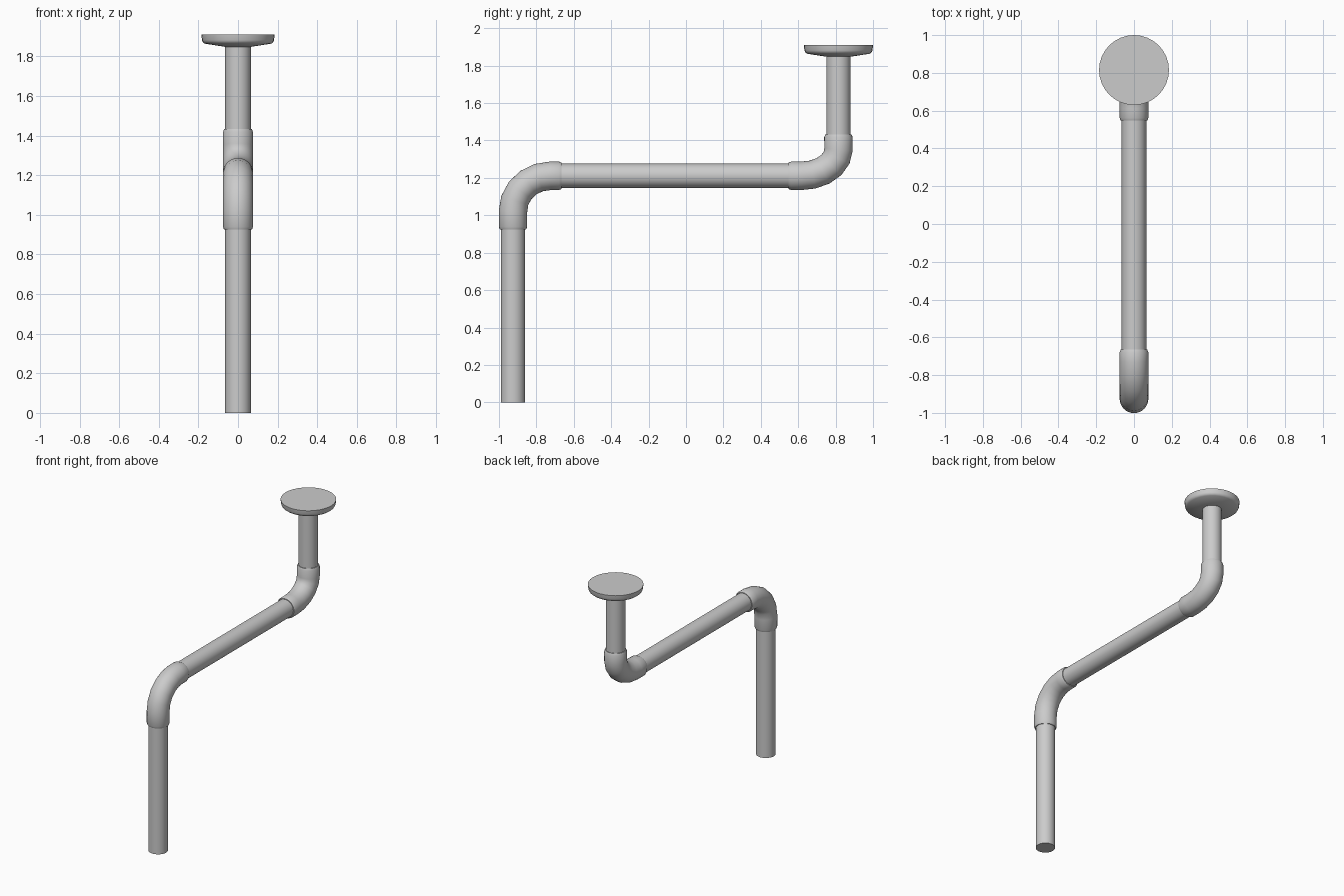
import bpy, bmesh, math
from mathutils import Vector

if "Cube" in bpy.data.objects:
    bpy.data.objects.remove(bpy.data.objects["Cube"])

SIDES = 32
PIPE_R = 0.065
FIT_R = 0.076


def sweep(name, path, radii):
    """Round tube along a path of (y, z) points lying in the x = 0 plane."""
    bm = bmesh.new()
    pts = [Vector((0, y, z)) for y, z in path]
    rings = []
    side = Vector((1, 0, 0))
    for i, (p, r) in enumerate(zip(pts, radii)):
        a, b = pts[max(i - 1, 0)], pts[min(i + 1, len(pts) - 1)]
        t1 = (p - a).normalized() if p != a else (b - p).normalized()
        t2 = (b - p).normalized() if b != p else t1
        up = side.cross((t1 + t2).normalized())
        rings.append([bm.verts.new(p + r * (math.cos(k) * side + math.sin(k) * up))
                      for k in (2 * math.pi * j / SIDES for j in range(SIDES))])
    for a, b in zip(rings, rings[1:]):
        for j in range(SIDES):
            k = (j + 1) % SIDES
            bm.faces.new((a[j], a[k], b[k], b[j]))
    bm.faces.new(rings[0])
    bm.faces.new(rings[-1])
    bmesh.ops.recalc_face_normals(bm, faces=bm.faces[:])
    mesh = bpy.data.meshes.new(name)
    bm.to_mesh(mesh)
    bm.free()
    obj = bpy.data.objects.new(name, mesh)
    bpy.context.collection.objects.link(obj)
    bpy.ops.object.select_all(action='DESELECT')
    obj.select_set(True)
    bpy.context.view_layer.objects.active = obj
    bpy.ops.object.shade_smooth_by_angle(angle=math.radians(30))
    return obj


def elbow(name, vert_y, horiz_z, ry, rz, end_y, end_z):
    """Quarter bend with signed radii, from vertical end_z to horizontal end_y."""
    cy, cz = vert_y + ry, horiz_z - rz
    arc = [(cy - ry * math.cos(t), cz + rz * math.sin(t))
           for t in (math.pi / 2 * i / 5 for i in range(6))]
    lip_z, lip_y = math.copysign(0.014, rz), math.copysign(0.014, ry)
    path = [(vert_y, end_z), (vert_y, end_z + lip_z)] + arc
    path += [(end_y - lip_y, horiz_z), (end_y, horiz_z)]
    radii = [FIT_R - 0.006] + [FIT_R] * (len(path) - 2) + [FIT_R - 0.006]
    return sweep(name, path, radii)


LOW_Y, TOP_Y, MID_Z = -0.925, 0.815, 1.211

# Straight pipes
sweep("lower_pipe", [(LOW_Y, 0), (LOW_Y, 1.0)], [PIPE_R] * 2)
sweep("middle_pipe", [(-0.72, MID_Z), (0.6, MID_Z)], [PIPE_R] * 2)
sweep("upper_pipe", [(TOP_Y, 1.36), (TOP_Y, 1.86)], [PIPE_R] * 2)

# Elbow fittings
elbow("lower_elbow", LOW_Y, MID_Z, 0.20, 0.19, -0.665, 0.925)
elbow("upper_elbow", TOP_Y, MID_Z, -0.20, -0.14, 0.548, 1.432)

# Round flange at the top
sweep("top_flange",
      [(TOP_Y, z) for z in (1.848, 1.864, 1.872, 1.882, 1.91)],
      [0.066, 0.168, 0.178, 0.182, 0.185])
